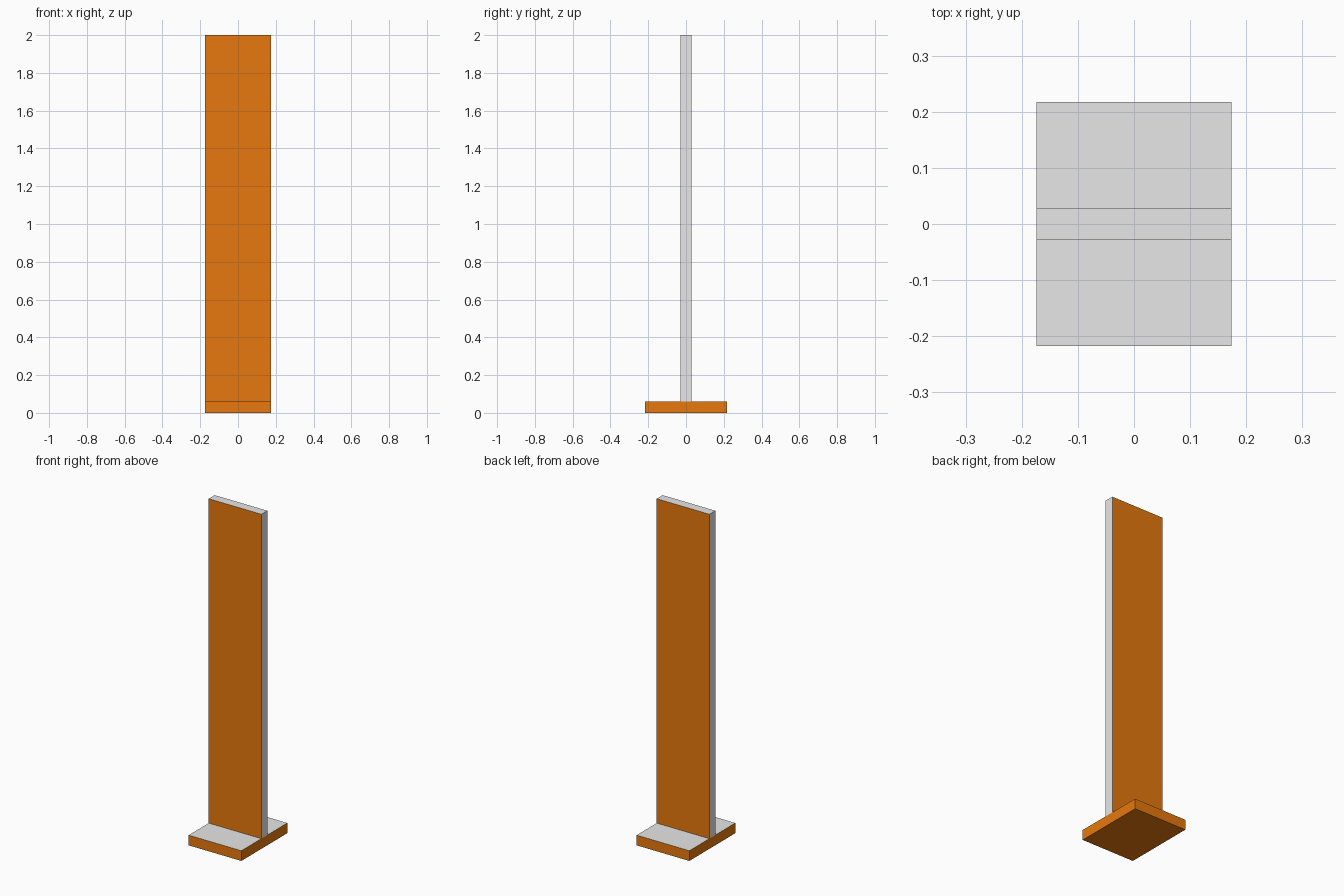
import bpy
import bmesh
from mathutils import Matrix, Vector

if "Cube" in bpy.data.objects:
    bpy.data.objects.remove(bpy.data.objects["Cube"])


def make_material(name, rgb):
    mat = bpy.data.materials.new(name)
    mat.diffuse_color = (*rgb, 1.0)
    mat.use_nodes = True
    mat.node_tree.nodes["Principled BSDF"].inputs["Base Color"].default_value = mat.diffuse_color
    return mat


ORANGE = make_material("orange", (0.8, 0.19, 0.0045))
GREY = make_material("light grey", (0.8, 0.8, 0.8))


def box(name, size, z_bottom, is_grey):
    """Box centred on x and y; faces whose normal passes is_grey turn grey."""
    bm = bmesh.new()
    centre = Vector((0, 0, z_bottom + size[2] / 2))
    bmesh.ops.create_cube(bm, size=1.0,
                          matrix=Matrix.LocRotScale(centre, None, Vector(size)))
    bm.normal_update()
    for face in bm.faces:
        face.material_index = 1 if is_grey(face.normal) else 0
    mesh = bpy.data.meshes.new(name)
    bm.to_mesh(mesh)
    bm.free()
    mesh.materials.append(ORANGE)
    mesh.materials.append(GREY)
    obj = bpy.data.objects.new(name, mesh)
    bpy.context.collection.objects.link(obj)
    return obj


WIDTH, BASE_H, HEIGHT = 0.348, 0.061, 2.0

# Base plate: orange with a grey top
box("base_plate", (WIDTH, 0.434, BASE_H), 0.0, lambda n: n.z > 0.5)

# Upright panel: orange front and back, grey edges
box("upright_panel", (WIDTH, 0.056, HEIGHT - BASE_H), BASE_H,
    lambda n: abs(n.y) < 0.5)
